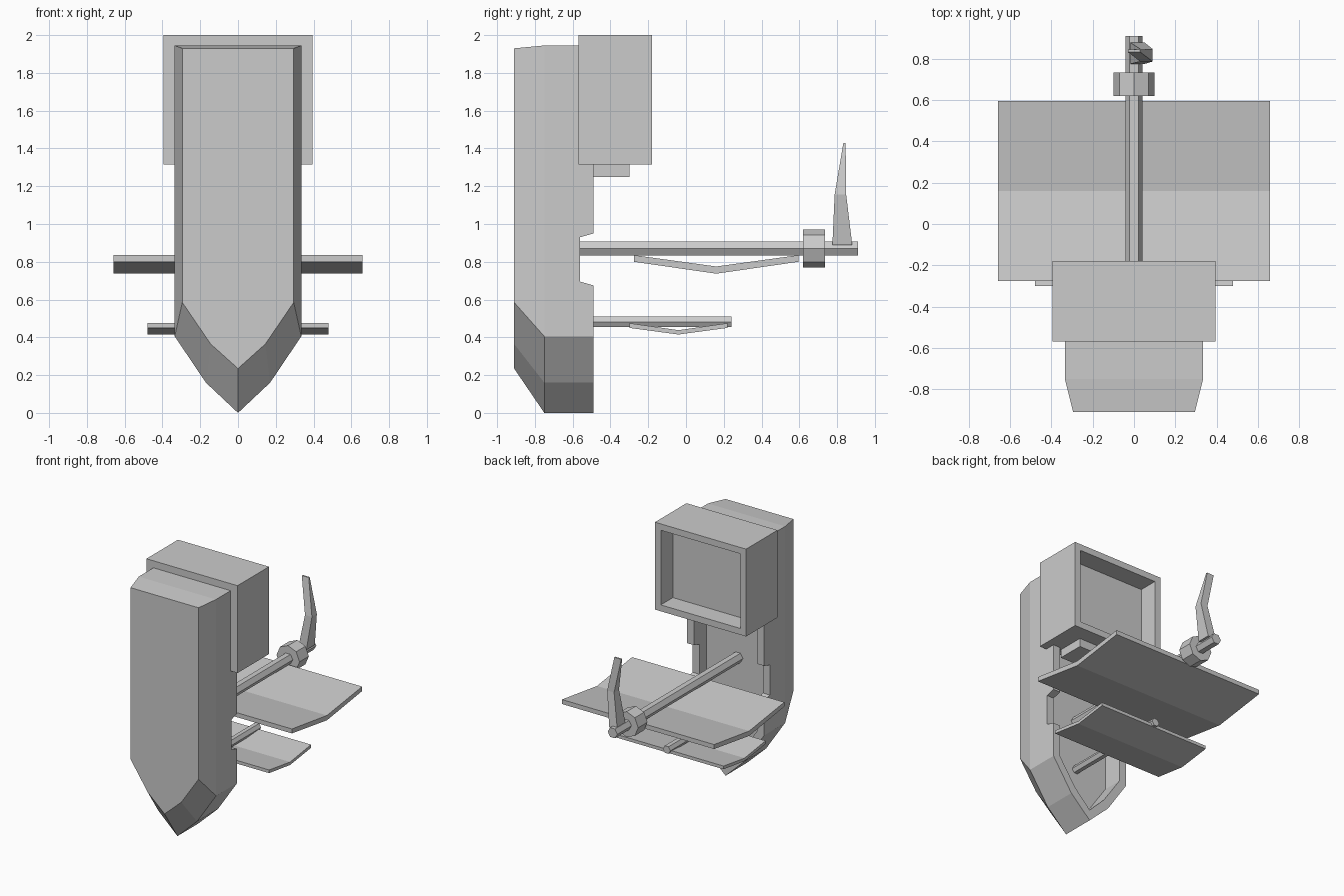
import bpy, bmesh
from math import cos, sin, tau
from mathutils import Vector

if "Cube" in bpy.data.objects:
    bpy.data.objects.remove(bpy.data.objects["Cube"])


def loft(name, rings):
    """Closed solid skinned through equal-length rings of points."""
    bm = bmesh.new()
    vr = [[bm.verts.new(p) for p in r] for r in rings]
    n = len(vr[0])
    for a, b in zip(vr, vr[1:]):
        for i in range(n):
            j = (i + 1) % n
            bm.faces.new((a[i], a[j], b[j], b[i]))
    bm.faces.new(vr[0])
    bm.faces.new(vr[-1])
    bmesh.ops.recalc_face_normals(bm, faces=bm.faces)
    me = bpy.data.meshes.new(name)
    bm.to_mesh(me)
    bm.free()
    ob = bpy.data.objects.new(name, me)
    bpy.context.collection.objects.link(ob)
    return ob


def outline(y, top, half):
    """Symmetric ring in the xz plane; half = right side from top to bow tip."""
    right = [(half[0][0], top)] + half
    pts = right + [(-x, z) for x, z in reversed(right[:-1])]
    return [Vector((x, y, z)) for x, z in pts]


def rect(y, x, z0, z1):
    return [(-x, y, z0), (x, y, z0), (x, y, z1), (-x, y, z1)]


def rod(name, sides, r, z, y0, y1):
    return loft(name, [[(r * cos(i * tau / sides), y, z + r * sin(i * tau / sides))
                        for i in range(sides)] for y in (y0, y1)])


def prism_x(name, yz, w):
    return loft(name, [[(x, y, z) for y, z in yz] for x in (-w, w)])


# Upright boat hull, hollow on the +y side
keel = [(0.295, 0.59), (0.145, 0.37), (0, 0.24)]
side = [(0.335, 0.41), (0.17, 0.165), (0, 0.005)]
inner = [(0.275, 0.43), (0.135, 0.225), (0, 0.09)]
FLOOR = -0.645
hull = loft("hull", [
    outline(-0.91, 1.935, keel),
    outline(-0.75, 1.95, side),
    outline(-0.49, 1.95, side),
    outline(-0.49, 1.90, inner),
    outline(FLOOR, 1.90, inner)])

# Lowered stretch of the hull rim
cutter = prism_x("rim_notch_cutter", [(-0.40, 0.655), (-0.49, 0.68), (-0.56, 0.70),
                                      (-0.56, 0.935), (-0.49, 0.955), (-0.40, 0.98)], 0.5)
cutter.hide_render = True
mod = hull.modifiers.new("notch", 'BOOLEAN')
mod.operation, mod.solver, mod.object = 'DIFFERENCE', 'EXACT', cutter
bpy.context.view_layer.objects.active = hull
bpy.ops.object.modifier_apply(modifier=mod.name)
bpy.data.objects.remove(cutter)

# Box with a recessed opening, and the block under it
loft("stern_box", [rect(-0.57, 0.395, 1.315, 2.0), rect(-0.18, 0.395, 1.315, 2.0),
                   rect(-0.18, 0.345, 1.365, 1.95), rect(-0.33, 0.345, 1.365, 1.95)])
loft("box_bracket", [rect(-0.51, 0.25, 1.25, 1.32), rect(-0.30, 0.25, 1.25, 1.32)])

# Masts and crow's nest
rod("main_mast", 6, 0.042, 0.87, FLOOR - 0.01, 0.91)
rod("fore_mast", 6, 0.032, 0.482, FLOOR - 0.01, 0.24)
rod("lookout_barrel", 8, 0.1, 0.87, 0.62, 0.735)

# Bent sails
prism_x("main_sail", [(-0.275, 0.835), (0.16, 0.775), (0.595, 0.835),
                      (0.595, 0.80), (0.16, 0.737), (-0.275, 0.80)], 0.66)
prism_x("fore_sail", [(-0.30, 0.475), (-0.04, 0.438), (0.22, 0.475),
                      (0.22, 0.45), (-0.04, 0.415), (-0.30, 0.45)], 0.48)

# Bent pennant at the mast top
loft("pennant", [[(x0, y0, z), (x1, y0, z), (x1, y1, z), (x0, y1, z)]
                 for x0, x1, y0, y1, z in ((-0.02, 0.05, 0.775, 0.88, 0.89),
                                           (0.03, 0.09, 0.787, 0.848, 1.155),
                                           (-0.03, 0.03, 0.833, 0.845, 1.43))])
# Rest on the ground
for ob in bpy.context.collection.objects:
    ob.location.z -= 0.005 if ob.name == "hull" else 0
